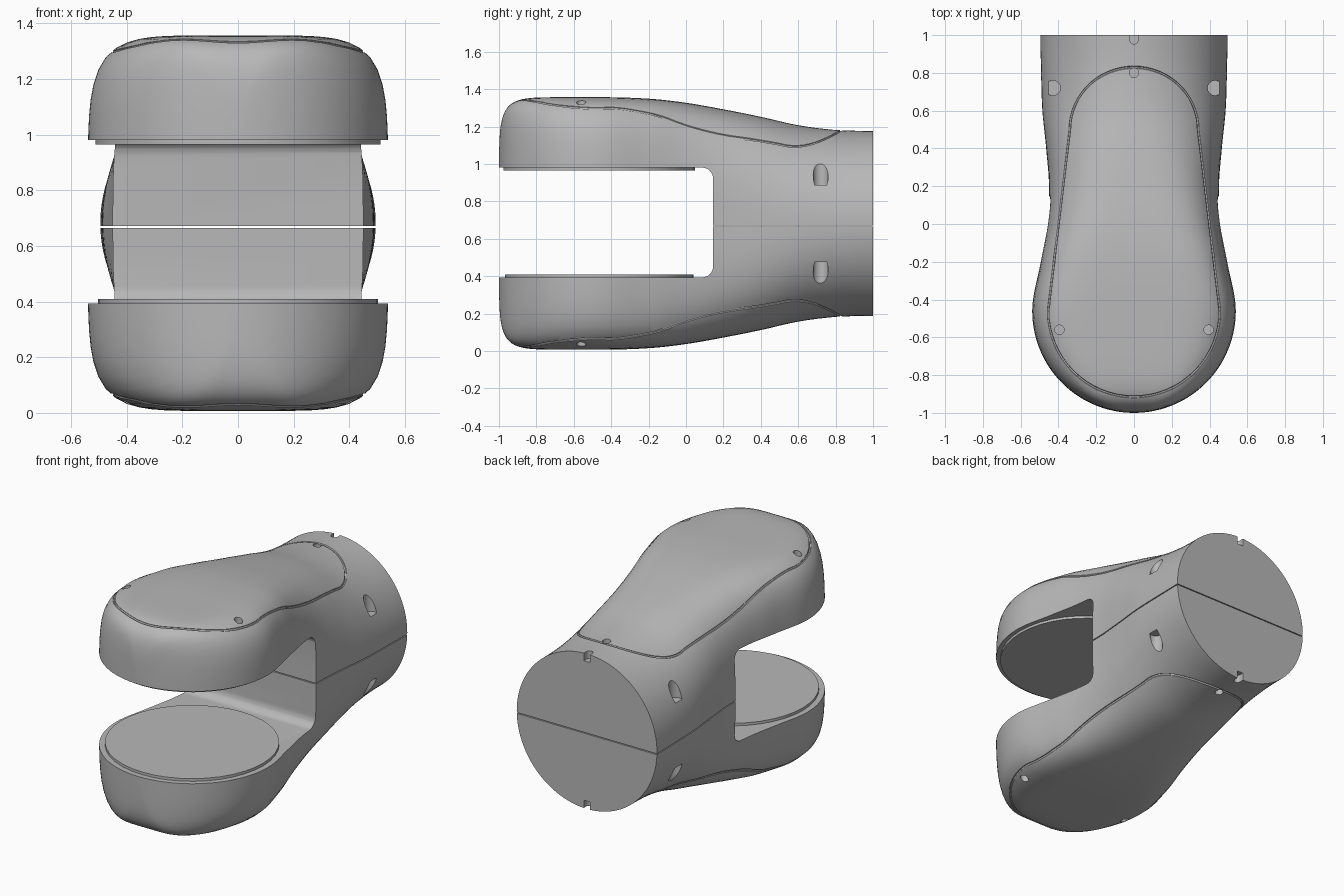
import bpy, bmesh, math

if "Cube" in bpy.data.objects:
    bpy.data.objects.remove(bpy.data.objects["Cube"], do_unlink=True)

MID = 0.682      # height of the centre line
SPLIT = 0.668    # height of the parting gap
LOBE_Y, LOBE_R = -0.46, 0.54

# y, half width, half height, squareness of the cross-section
KEYS = [(-0.46, 0.54, 0.675, 5.5), (-0.2, 0.495, 0.667, 5), (0, 0.46, 0.645, 4),
        (0.2, 0.45, 0.61, 3.2), (0.4, 0.465, 0.57, 2.6), (0.6, 0.485, 0.525, 2.2),
        (0.8, 0.492, 0.5, 2.05), (1, 0.495, 0.495, 2)]

grey = bpy.data.materials.new("mid grey")
grey.use_nodes = True
grey.diffuse_color = (0.48, 0.48, 0.48, 1)
grey.node_tree.nodes["Principled BSDF"].inputs["Base Color"].default_value = (0.48, 0.48, 0.48, 1)


def slope(i, c):
    if i in (0, len(KEYS) - 1):
        return 0
    a, b = KEYS[i - 1], KEYS[i + 1]
    return (b[c] - a[c]) / (b[0] - a[0])


def section(y):
    """Half width, half height and squareness at y."""
    if y < LOBE_Y:
        u = min((LOBE_Y - y) / LOBE_R, 0.9999)
        return LOBE_R * math.sqrt(1 - u * u), 0.675 * (1 - u ** 8) ** 0.125, 5.5
    i = max(k for k in range(len(KEYS) - 1) if KEYS[k][0] <= y)
    a, b = KEYS[i], KEYS[i + 1]
    d = b[0] - a[0]
    t = (y - a[0]) / d
    s = t * t * (3 - 2 * t)
    return [a[c] * (1 - s) + b[c] * s
            + d * t * (1 - t) * ((1 - t) * slope(i, c) - t * slope(i + 1, c))
            for c in (1, 2, 3)]


def surface(x, y):
    w, h, n = section(y)
    return h * max(0, 1 - (abs(x) / w) ** n) ** (1 / n)


def to_object(name, bm):
    bmesh.ops.recalc_face_normals(bm, faces=bm.faces)
    mesh = bpy.data.meshes.new(name)
    bm.to_mesh(mesh)
    bm.free()
    mesh.materials.append(grey)
    ob = bpy.data.objects.new(name, mesh)
    bpy.context.collection.objects.link(ob)
    return ob


def body(name):
    bm = bmesh.new()
    front = [LOBE_Y - LOBE_R * math.cos(0.03 + (math.pi / 2 - 0.03) * i / 28) for i in range(28)]
    back = [LOBE_Y + (1 - LOBE_Y) * i / 44 for i in range(45)]
    rings = []
    for y in front + back:
        w, h, n = section(y)
        ring = []
        for k in range(96):
            t = math.tau * k / 96
            c, s = math.cos(t), math.sin(t)
            r = (abs(c) ** n + abs(s) ** n) ** (-1 / n)
            ring.append(bm.verts.new((w * c * r, y, MID + h * s * r)))
        rings.append(ring)
    for a, b in zip(rings, rings[1:]):
        for k in range(96):
            m = (k + 1) % 96
            bm.faces.new((a[k], a[m], b[m], b[k]))
    bm.faces.new(rings[0])
    bm.faces.new(rings[-1])
    return to_object(name, bm)


def box(name, lo, hi, round_back=0):
    bm = bmesh.new()
    bmesh.ops.create_cube(bm, size=1)
    for v in bm.verts:
        v.co = [lo[i] if v.co[i] < 0 else hi[i] for i in range(3)]
    if round_back:
        edges = [e for e in bm.edges
                 if all(v.co.y == max(w.co.y for w in bm.verts) for v in e.verts)
                 and abs(e.verts[0].co.z - e.verts[1].co.z) < 0.001]
        bmesh.ops.bevel(bm, geom=edges, offset=round_back, segments=6,
                        profile=0.5, affect='EDGES')
    return to_object(name, bm)


def disc(name, x, y, z0, z1, r, sides):
    bm = bmesh.new()
    bmesh.ops.create_cone(bm, cap_ends=True, segments=sides, radius1=r, radius2=r,
                          depth=abs(z1 - z0))
    bmesh.ops.translate(bm, verts=bm.verts, vec=(x, y, (z0 + z1) / 2))
    return to_object(name, bm)


def cover_seam(side):
    """Thin tube following the outline of the cover on the shell."""
    pts = [(0.455 * math.cos(a), LOBE_Y + 0.455 * math.sin(a))
           for a in (math.pi + math.pi * i / 32 for i in range(33))]
    run = [(0.455 - 0.115 * i / 14, LOBE_Y + 0.96 * i / 14) for i in range(1, 14)]
    tail = [(0.34 * math.cos(a), 0.5 + 0.33 * math.sin(a))
            for a in (math.pi * i / 30 for i in range(31))]
    pts += run + tail + [(-x, y) for x, y in reversed(run)]
    bm = bmesh.new()
    rings = []
    for i, (x, y) in enumerate(pts):
        p, q = pts[i - 1], pts[(i + 1) % len(pts)]
        dx, dy = q[0] - p[0], q[1] - p[1]
        d = math.hypot(dx, dy)
        z = MID + side * surface(x, y)
        ring = []
        for k in range(6):
            t = math.tau * k / 6
            off = 0.007 * math.cos(t)
            ring.append(bm.verts.new((x + off * dy / d, y - off * dx / d,
                                      z + 0.009 * math.sin(t))))
        rings.append(ring)
    for i, a in enumerate(rings):
        b = rings[(i + 1) % len(rings)]
        for k in range(6):
            m = (k + 1) % 6
            bm.faces.new((a[k], a[m], b[m], b[k]))
    return to_object("seam_cutter", bm)


def cut(ob, cutter):
    bpy.context.view_layer.objects.active = ob
    mod = ob.modifiers.new("cut", 'BOOLEAN')
    mod.operation = 'DIFFERENCE'
    mod.solver = 'EXACT'
    mod.object = cutter
    bpy.ops.object.modifier_apply(modifier=mod.name)
    bpy.data.objects.remove(cutter, do_unlink=True)


def smooth(ob):
    bpy.ops.object.select_all(action='DESELECT')
    ob.select_set(True)
    bpy.context.view_layer.objects.active = ob
    bpy.ops.object.shade_smooth_by_angle(angle=math.radians(30))


# screw holes: x, y, radius
HOLES = [(0.43, 0.72, 0.04), (-0.43, 0.72, 0.04), (0.395, -0.56, 0.025),
         (-0.395, -0.56, 0.025), (0, 0.8, 0.025), (0, 0.975, 0.022)]

for name, side in (("upper", 1), ("lower", -1)):
    shell = body(name + "_shell")
    # jaw opening, then the other half with the parting gap
    cut(shell, box("slot_cutter", (-1, -2, 0.393), (1, 0.145, 0.981), 0.06))
    edge = SPLIT + side * 0.003
    cut(shell, box("half_cutter", (-2, -2, min(edge, edge - side * 2)),
                   (2, 2, max(edge, edge - side * 2))))
    cut(shell, cover_seam(side))
    for x, y, r in HOLES:
        z = MID + side * (surface(x, y) - 0.05)
        cut(shell, disc("hole_cutter", x, y, z, z + side * 0.4, r, 20))
    # open end of the rear notch
    z = MID + side * (surface(0, 0.975) - 0.05)
    cut(shell, box("notch_cutter", (-0.0215, 0.976, min(z, z + side * 0.4)),
                   (0.0215, 1.1, max(z, z + side * 0.4))))
    smooth(shell)

# gripping pads on the jaw faces
smooth(disc("upper_pad", 0, -0.463, 0.965, 0.99, 0.512, 40))
smooth(disc("lower_pad", 0, -0.463, 0.385, 0.41, 0.504, 40))
